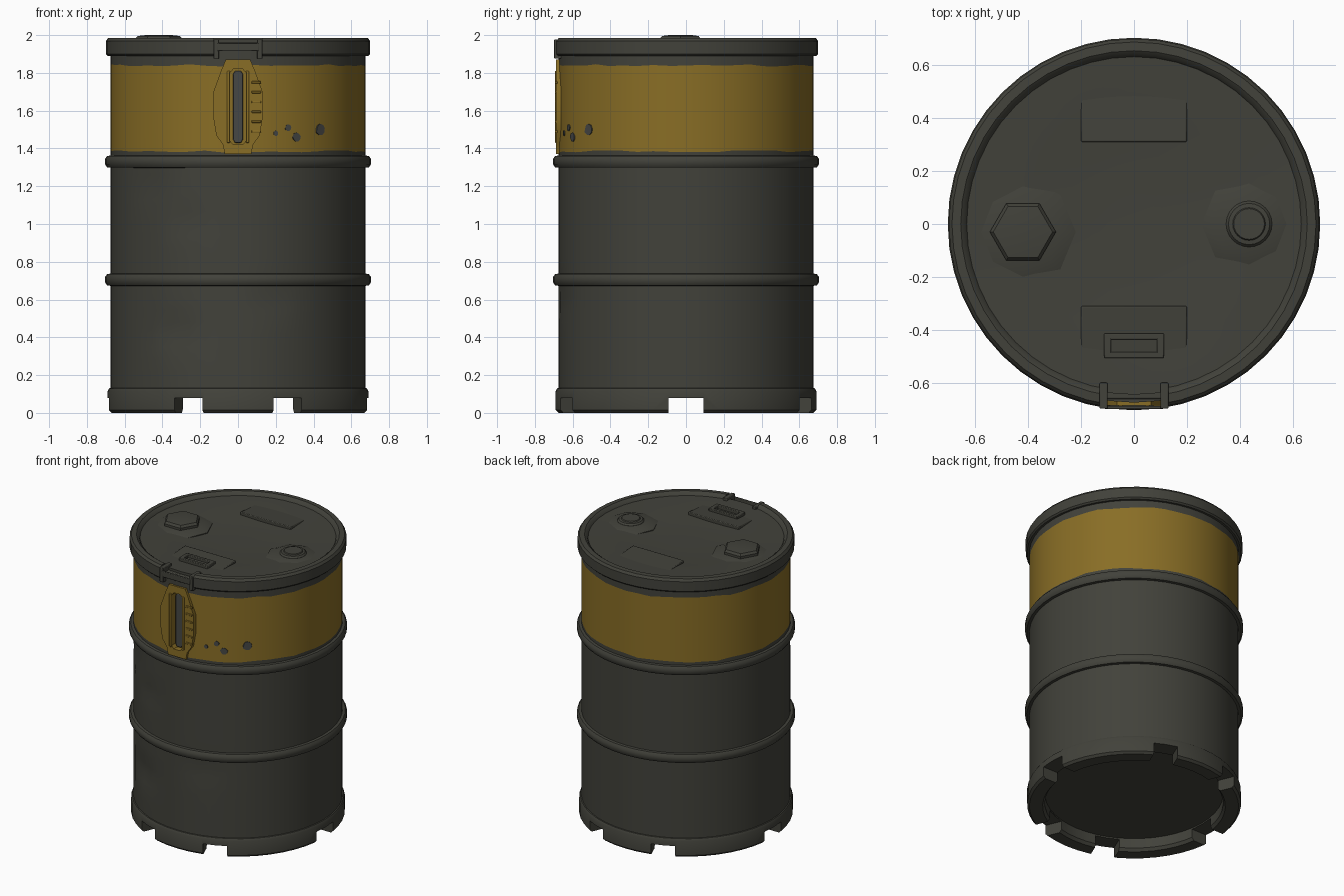
import bpy, bmesh, math, random
from math import sin, cos, pi, radians
from mathutils import Matrix, Vector

random.seed(4)
old = bpy.data.objects.get("Cube")
if old:
    bpy.data.objects.remove(old, do_unlink=True)


def material(name, rgb):
    m = bpy.data.materials.new(name)
    m.use_nodes = True
    m.diffuse_color = (*rgb, 1)
    node = next(n for n in m.node_tree.nodes if n.type == 'BSDF_PRINCIPLED')
    node.inputs["Base Color"].default_value = (*rgb, 1)
    node.inputs["Roughness"].default_value = 0.7
    return m


GREY = material("dark_grey_paint", (0.054, 0.054, 0.043))
YELLOW = material("worn_yellow_paint", (0.25, 0.155, 0.019))
STEEL = material("bare_steel", (0.062, 0.064, 0.06))
SEG = 48


def smooth(ob):
    bpy.ops.object.select_all(action='DESELECT')
    ob.select_set(True)
    bpy.context.view_layer.objects.active = ob
    bpy.ops.object.shade_smooth_by_angle(angle=radians(35))


def finish(name, bm, mats, bevel=0):
    bmesh.ops.recalc_face_normals(bm, faces=bm.faces)
    me = bpy.data.meshes.new(name)
    bm.to_mesh(me)
    bm.free()
    for m in mats:
        me.materials.append(m)
    ob = bpy.data.objects.new(name, me)
    bpy.context.collection.objects.link(ob)
    if bevel:
        mod = ob.modifiers.new("bevel", 'BEVEL')
        mod.width = bevel
        mod.segments = 2
    smooth(ob)
    return ob


def lathe_mesh(profile, loop, seg=SEG):
    """Revolve (radius, height) points; open profiles get flat end caps."""
    bm = bmesh.new()
    rings = [[bm.verts.new((r * sin(2 * pi * i / seg), -r * cos(2 * pi * i / seg), z))
              for i in range(seg)] for r, z in profile]
    pairs = list(zip(rings, rings[1:]))
    if loop:
        pairs.append((rings[-1], rings[0]))
    else:
        bm.faces.new(rings[0])
        bm.faces.new(rings[-1])
    for a, b in pairs:
        for i in range(seg):
            j = (i + 1) % seg
            bm.faces.new((a[i], a[j], b[j], b[i]))
    return bm


def lathe(name, profile, loop=False, seg=SEG, at=(0, 0, 0), turn=0):
    bm = lathe_mesh(profile, loop, seg)
    place = Matrix.Translation(at) @ Matrix.Rotation(turn, 4, 'Z')
    bmesh.ops.transform(bm, matrix=place, verts=bm.verts)
    return finish(name, bm, [GREY])


def box(name, lo, hi, mat=GREY, bevel=0.006, turn=0):
    bm = bmesh.new()
    lo, hi = Vector(lo), Vector(hi)
    place = (Matrix.Rotation(turn, 4, 'Z') @ Matrix.Translation((lo + hi) / 2)
             @ Matrix.Diagonal(hi - lo).to_4x4())
    bmesh.ops.create_cube(bm, size=1, matrix=place)
    return finish(name, bm, [mat], bevel)


def prism(name, outline, y0, y1, mat, bevel=0):
    """Extrude an x-z outline from y0 to y1."""
    bm = bmesh.new()
    face = bm.faces.new([bm.verts.new((x, y0, z)) for x, z in outline])
    for v in bmesh.ops.extrude_face_region(bm, geom=[face])["geom"]:
        if isinstance(v, bmesh.types.BMVert):
            v.co.y = y1
    return finish(name, bm, [mat], bevel)


def cut(ob, cutters):
    bpy.context.view_layer.objects.active = ob
    for c in cutters:
        mod = ob.modifiers.new("cut", 'BOOLEAN')
        mod.operation = 'DIFFERENCE'
        mod.solver = 'EXACT'
        mod.object = c
        bpy.ops.object.modifier_apply(modifier=mod.name)
    smooth(ob)


# Barrel wall with a painted band, ragged paint edges and shallow dents
PAINT_LOW, PAINT_HIGH = 1.385, 1.84
levels = [0.09 + 0.065 * i for i in range(20)] + [PAINT_LOW, 1.5, 1.61, 1.72, PAINT_HIGH, 1.92]
bm = lathe_mesh([(0.675, z) for z in levels], False)
for f in bm.faces:
    f.material_index = int(PAINT_LOW < f.calc_center_median().z < PAINT_HIGH and len(f.verts) == 4)
dents = [(-0.33, 0.43, 0.09, 0.022), (-0.27, 1.02, 0.07, 0.014),
         (0.18, 0.6, 0.08, 0.012), (-0.45, 1.2, 0.08, 0.01)]
for v in bm.verts:
    if min(abs(v.co.z - PAINT_LOW), abs(v.co.z - PAINT_HIGH)) < 0.001:
        v.co.z += random.uniform(-0.006, 0.006)
    if v.co.y < 0:
        for x, z, size, depth in dents:
            d2 = (v.co.x - x) ** 2 + (v.co.z - z) ** 2
            v.co.y += depth * math.exp(-d2 / size ** 2)
body = finish("barrel_wall", bm, [GREY, YELLOW])

# Rolled hoops
for name, z in (("lower_hoop", 0.705), ("upper_hoop", 1.33)):
    lathe(name, [(0.66, z - 0.034), (0.693, z - 0.03), (0.704, z - 0.014), (0.704, z + 0.014),
                 (0.693, z + 0.03), (0.66, z + 0.034)], True)

# Foot ring with six notches
foot = lathe("foot_ring", [(0.575, 0.02), (0.59, 0), (0.675, 0), (0.69, 0.015), (0.69, 0.115),
                           (0.682, 0.13), (0.66, 0.135), (0.575, 0.12)], True)
notches = []
for side in (-1, 1):
    for deg, half in ((22.5, 0.08), (90, 0.093), (157.5, 0.08)):
        notches.append(box("notch_cutter", (-half, -0.8, -0.1), (half, -0.5, 0.08),
                           bevel=0, turn=side * radians(deg)))
cut(foot, notches)

# Top rim with a gap for the latch, and dished lid
rim = lathe("top_rim", [(0.62, 1.89), (0.69, 1.89), (0.7, 1.9), (0.7, 1.968), (0.688, 1.984),
                        (0.655, 1.986), (0.64, 1.975), (0.62, 1.94)], True)
gap = box("gap_cutter", (-0.13, -0.8, 1.8), (0.13, -0.6, 2.1), bevel=0)
cut(rim, [gap])
lathe("lid", [(0.645, 1.9), (0.645, 1.962), (0.5, 1.957), (0.42, 1.953), (0.27, 1.94), (0.1, 1.938)])

# Lid fittings
lathe("hex_bung", [(0.125, 1.93), (0.125, 1.98), (0.112, 1.995), (0.07, 2.0)],
      seg=6, at=(-0.42, -0.03, 0), turn=pi / 6)
lathe("round_cap", [(0.087, 1.93), (0.087, 1.965), (0.078, 1.976), (0.062, 1.978), (0.058, 1.984)],
      seg=24, at=(0.435, 0, 0))
for name, x, y, r in (("hex_mound", -0.42, -0.03, 0.2), ("cap_mound", 0.435, 0, 0.18)):
    lathe(name, [(r, 1.93), (r, 1.945), (r * 0.72, 1.964)], seg=8, at=(x, y, 0))
for name, y0, y1 in (("rear_lid_block", 0.31, 0.5), ("front_lid_block", -0.5, -0.31)):
    block = box(name, (-0.2, y0, 1.92), (0.2, y1, 1.968), bevel=0.005)
    for v in block.data.vertices:
        if abs(v.co.y) > 0.45 and v.co.z > 1.95:
            v.co.z = 1.955
for x in (-0.1, 0.1):
    box("handle_side", (x - 0.014, -0.5, 1.94), (x + 0.014, -0.415, 1.978), bevel=0.004)
for y in (-0.495, -0.425):
    box("handle_bar", (-0.112, y - 0.012, 1.94), (0.112, y + 0.012, 1.978), bevel=0.004)

# Latch in the rim gap
box("latch_base", (-0.125, -0.662, 1.88), (0.125, -0.59, 1.945))
box("latch_bar", (-0.11, -0.7, 1.915), (0.11, -0.688, 1.957), bevel=0.004)
for x in (-0.115, 0.115):
    box("latch_lug", (x - 0.015, -0.698, 1.875), (x + 0.015, -0.6, 1.978), bevel=0.004)

# Raised gauge panel with a sunken slot
half = [(0.07, 1.37), (0.08, 1.42), (0.115, 1.47), (0.13, 1.56), (0.13, 1.7), (0.09, 1.81), (0.065, 1.87)]
panel = prism("gauge_panel", half + [(-x, z) for x, z in reversed(half)], -0.687, -0.64, YELLOW)
slot_half = [(0.025, 1.42), (0.042, 1.44), (0.042, 1.8), (0.025, 1.82)]
slot_outline = slot_half + [(-x, z) for x, z in reversed(slot_half)]
slot = prism("slot_cutter", slot_outline, -0.8, -0.645, YELLOW)
cut(panel, [slot])
cut(body, [slot])
prism("gauge_window", [(x * 0.65, 1.62 + (z - 1.62) * 0.95) for x, z in slot_outline],
      -0.665, -0.63, STEEL, 0.004)
for x in (-0.05, 0.05):
    box("gauge_frame", (x - 0.008, -0.694, 1.43), (x + 0.008, -0.68, 1.81), YELLOW, 0.004)
for i in range(6):
    z = 1.49 + 0.052 * i
    box("gauge_tick", (0.072, -0.694, z - 0.006), (0.122, -0.68, z + 0.006), YELLOW, 0.003)

# Chipped paint spots
for x, z, r in ((0.2, 1.48, 0.014), (0.265, 1.51, 0.018), (0.31, 1.46, 0.024), (0.435, 1.5, 0.03)):
    bm = bmesh.new()
    bmesh.ops.create_cone(bm, cap_ends=True, segments=9, radius1=r, radius2=r, depth=0.008)
    for v in bm.verts:
        v.co.x *= random.uniform(0.8, 1.15)
    place = (Matrix.Translation((0, 0, z)) @ Matrix.Rotation(math.asin(x / 0.675), 4, 'Z')
             @ Matrix.Translation((0, -0.6745, 0)) @ Matrix.Rotation(pi / 2, 4, 'X'))
    bmesh.ops.transform(bm, matrix=place, verts=bm.verts)
    finish("paint_chip", bm, [STEEL])

# Remove the cutters
for c in notches + [gap, slot]:
    bpy.data.objects.remove(c, do_unlink=True)
